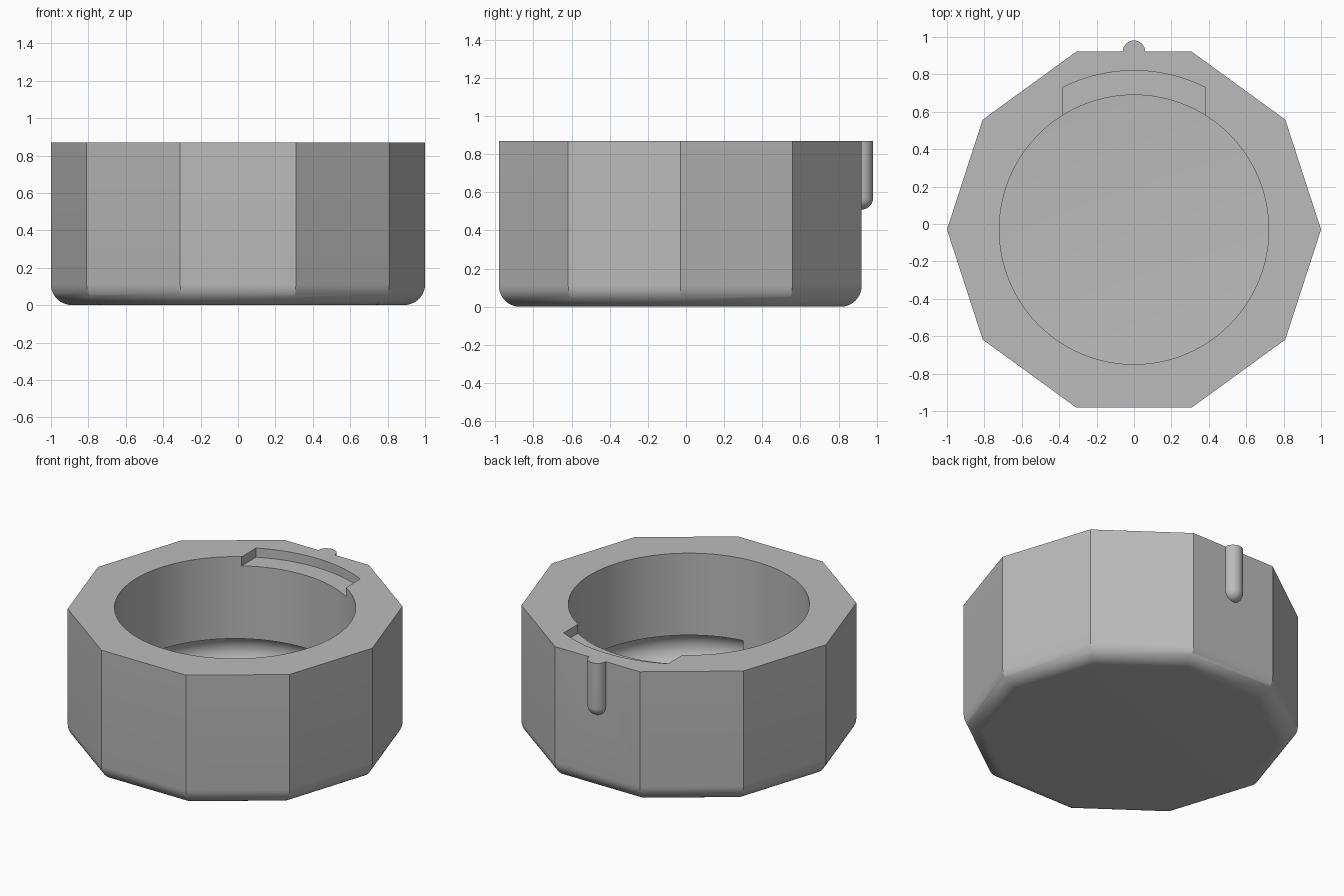
import bpy, bmesh
from math import sin, cos, pi, tau, radians, sqrt

CY = -0.03          # centre of the ten-sided body
TOP = 0.87
BORE = 0.72
FLOOR = 0.11
GROOVE = 0.11       # radius of the round groove
SEG = 128

cube = bpy.data.objects.get("Cube")
if cube:
    bpy.data.objects.remove(cube, do_unlink=True)

grey = bpy.data.materials.new("plain_grey")
grey.use_nodes = True
grey.diffuse_color = (0.5, 0.5, 0.5, 1)
grey.node_tree.nodes["Principled BSDF"].inputs["Base Color"].default_value = (0.5, 0.5, 0.5, 1)


def loft(name, rings, closed=False):
    """Skin a list of point rings; cap the ends, or join last to first."""
    bm = bmesh.new()
    loops = [[bm.verts.new(p) for p in ring] for ring in rings]
    n = len(loops[0])
    pairs = list(zip(loops, loops[1:]))
    if closed:
        pairs.append((loops[-1], loops[0]))
    else:
        bm.faces.new(loops[0][::-1])
        bm.faces.new(loops[-1])
    for a, b in pairs:
        for i in range(n):
            j = (i + 1) % n
            bm.faces.new((a[i], a[j], b[j], b[i]))
    bmesh.ops.recalc_face_normals(bm, faces=bm.faces)
    mesh = bpy.data.meshes.new(name)
    bm.to_mesh(mesh)
    bm.free()
    mesh.materials.append(grey)
    obj = bpy.data.objects.new(name, mesh)
    bpy.context.collection.objects.link(obj)
    return obj


def circle(r, z, n, y=CY):
    return [(r * cos(tau * i / n), y + r * sin(tau * i / n), z) for i in range(n)]


def activate(obj):
    bpy.ops.object.select_all(action='DESELECT')
    obj.select_set(True)
    bpy.context.view_layer.objects.active = obj


def boolean(obj, tool, operation):
    mod = obj.modifiers.new(operation, 'BOOLEAN')
    mod.operation = operation
    mod.solver = 'EXACT'
    mod.object = tool
    activate(obj)
    bpy.ops.object.modifier_apply(modifier=mod.name)
    bpy.data.objects.remove(tool, do_unlink=True)


# Ten-sided body with a rounded bottom edge
fillet, steps = 0.11, 10
apothem = cos(pi / 10)
rings = []
for k in range(steps + 1):
    a = pi / 2 * k / steps
    radius = (apothem - fillet * (1 - sin(a))) / apothem
    rings.append(circle(radius, fillet * (1 - cos(a)), 10))
rings.append(circle(1, TOP, 10))
body = loft("body", rings)

# Bore with a round groove above the floor
profile = [(BORE, FLOOR)]
for k in range(1, 17):
    a = -pi / 2 + pi * k / 16
    profile.append((BORE + GROOVE * cos(a), FLOOR + GROOVE + GROOVE * sin(a)))
profile.append((BORE, TOP + 0.1))
boolean(body, loft("bore_cutter", [circle(r, z, SEG) for r, z in profile]), 'DIFFERENCE')

# Shallow notch in the rim at the back
half, outer = 0.38, 0.85
outline = [(half, 0.4), (-half, 0.4)]
for k in range(25):
    x = -half + 2 * half * k / 24
    outline.append((x, CY + sqrt(outer ** 2 - x ** 2)))
notch = loft("notch_cutter", [[(x, y, z) for x, y in outline] for z in (TOP - 0.06, TOP + 0.1)])
boolean(body, notch, 'DIFFERENCE')

# Round-ended marker ridge on the back face
r = 0.06
back = CY + apothem
base = TOP - 0.36
rings = []
for k in range(1, 11):
    a = pi / 2 * k / 10
    rings.append(circle(r * sin(a), base + r * (1 - cos(a)), 32, back))
rings.append(circle(r, TOP, 32, back))
boolean(body, loft("marker_ridge", rings), 'UNION')

# Stop that closes the groove at the front
rings = []
for k in range(-3, 4):
    a = -pi / 2 + k * tau / SEG
    rings.append([(d * cos(a), CY + d * sin(a), z) for d, z in (
        (BORE, FLOOR), (BORE + 0.13, FLOOR),
        (BORE + 0.13, FLOOR + 2 * GROOVE), (BORE, FLOOR + 2 * GROOVE))])
stop = loft("groove_stop", rings)

for obj in (body, stop):
    activate(obj)
    bpy.ops.object.shade_smooth_by_angle(angle=radians(30))
